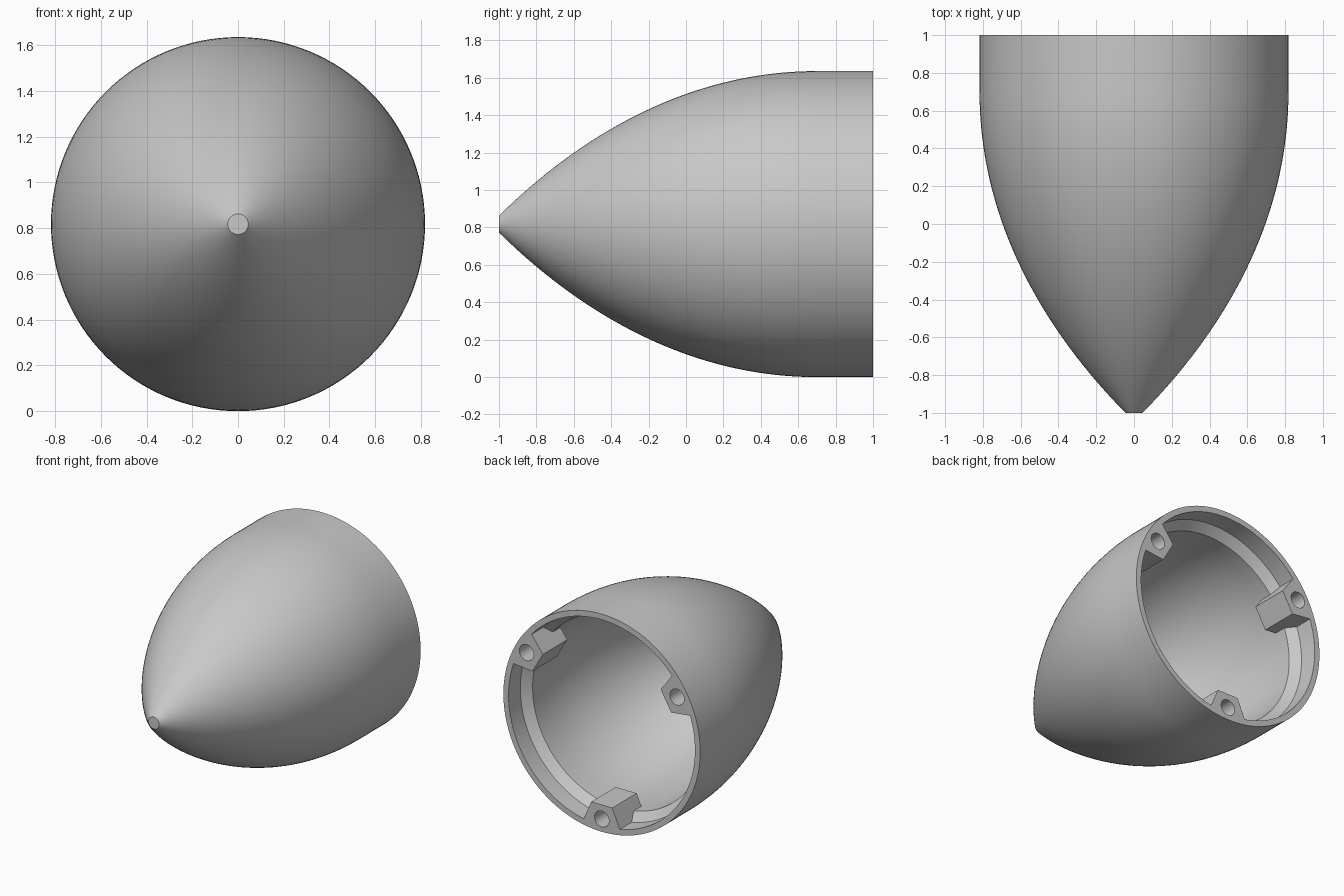
import bpy
import bmesh
import math
from mathutils import Matrix, Vector
from mathutils.geometry import interpolate_bezier

if "Cube" in bpy.data.objects:
    bpy.data.objects.remove(bpy.data.objects["Cube"], do_unlink=True)

RADIUS = 0.818      # outer radius, also height of the axis
WALL = 0.103
SCREW_RADIUS = 0.722
SEGMENTS = 128

grey = bpy.data.materials.new("plain_grey")
grey.use_nodes = True
grey.diffuse_color = (0.58, 0.58, 0.58, 1)
grey.node_tree.nodes["Principled BSDF"].inputs["Base Color"].default_value = grey.diffuse_color


def make_object(name, bm):
    bmesh.ops.recalc_face_normals(bm, faces=bm.faces)
    mesh = bpy.data.meshes.new(name)
    bm.to_mesh(mesh)
    bm.free()
    mesh.materials.append(grey)
    obj = bpy.data.objects.new(name, mesh)
    obj.location.z = RADIUS
    bpy.context.collection.objects.link(obj)
    return obj


def inset(points, distance):
    """Move a tip-to-shoulder curve inward along its normals, stopping at the axis."""
    moved = []
    for i, point in enumerate(points):
        along = points[min(i + 1, len(points) - 1)] - points[max(i - 1, 0)]
        normal = Vector((-along.y, along.x)).normalized()
        moved.append(point + normal * distance)
    return [p for p in moved if p.x > 0.005]


def revolve(name, profile):
    bm = bmesh.new()
    verts = [bm.verts.new((r, y, 0)) for r, y in profile]
    edges = [bm.edges.new(pair) for pair in zip(verts, verts[1:])]
    bmesh.ops.spin(bm, geom=verts + edges, cent=(0, 0, 0), axis=(0, 1, 0),
                   angle=math.tau, steps=SEGMENTS, use_duplicate=False)
    bmesh.ops.remove_doubles(bm, verts=bm.verts, dist=1e-5)
    return make_object(name, bm)


def prism(name, outline, front, back, angle):
    """Extrude an (x, z) outline along y, then turn it about the axis."""
    bm = bmesh.new()
    face = bm.faces.new([bm.verts.new((x, back, z)) for x, z in outline])
    new = bmesh.ops.extrude_face_region(bm, geom=[face])["geom"]
    bmesh.ops.translate(bm, vec=Vector((0, front - back, 0)),
                        verts=[v for v in new if isinstance(v, bmesh.types.BMVert)])
    bmesh.ops.rotate(bm, cent=(0, 0, 0), verts=bm.verts,
                     matrix=Matrix.Rotation(angle, 3, "Y"))
    return make_object(name, bm)


def combine(target, tool, operation):
    mod = target.modifiers.new(operation.lower(), "BOOLEAN")
    mod.operation = operation
    mod.solver = "EXACT"
    mod.object = tool
    bpy.context.view_layer.objects.active = target
    bpy.ops.object.modifier_apply(modifier=mod.name)
    bpy.data.objects.remove(tool, do_unlink=True)


# Hollow shell: blunt tip, curved nose, skirt, recessed rim, chamfer, cavity
nose = interpolate_bezier(Vector((0.045, -1)), Vector((0.46, -0.58)),
                          Vector((RADIUS, 0)), Vector((RADIUS, 0.7)), 44)
nose = [p.to_2d() for p in nose]
cavity = inset(nose, WALL)
outer = [(0, -1)] + [tuple(p) for p in nose] + [(RADIUS, 1)]
rim = [(0.775, 1), (0.775, 0.86), (RADIUS - WALL, 0.80)]
inner = [tuple(p) for p in reversed(cavity)] + [(0, cavity[0].y)]
shell = revolve("nose_cone", outer + rim + inner)

# Three tapered screw bosses inside the rim, each with a blind hole
boss = [(-0.087, -0.616), (0.087, -0.616), (0.163, -0.79), (-0.163, -0.79)]
hole = [(0.06 * math.cos(math.tau * i / 32),
         0.06 * math.sin(math.tau * i / 32) - SCREW_RADIUS) for i in range(32)]
for i in range(3):
    turn = math.tau * i / 3
    combine(shell, prism("screw_boss", boss, 0.71, 1, turn), "UNION")
    combine(shell, prism("screw_hole", hole, 0.76, 1.1, turn), "DIFFERENCE")

# Smooth curves with crisp edges
bpy.ops.object.select_all(action="DESELECT")
shell.select_set(True)
bpy.context.view_layer.objects.active = shell
bpy.ops.object.shade_smooth_by_angle(angle=math.radians(30))
